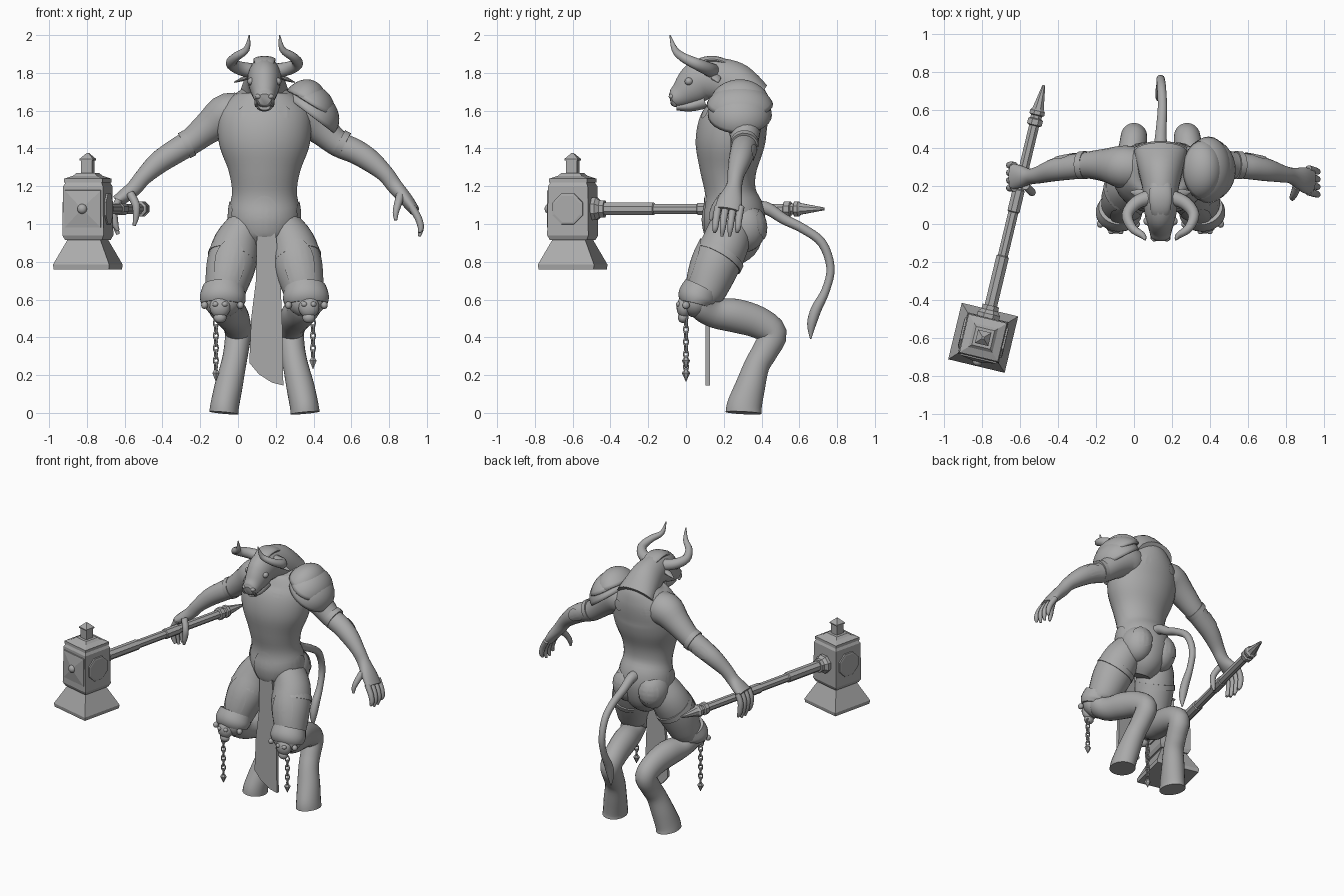
import bpy, bmesh, math
from mathutils import Matrix, Vector

cube = bpy.data.objects.get("Cube")
if cube:
    bpy.data.objects.remove(cube)

grey = bpy.data.materials.new("plain grey")
grey.use_nodes = True
grey.diffuse_color = (0.4, 0.4, 0.4, 1)
grey.node_tree.nodes["Principled BSDF"].inputs["Base Color"].default_value = (0.4, 0.4, 0.4, 1)

X, Y, Z = Vector((1, 0, 0)), Vector((0, 1, 0)), Vector((0, 0, 1))
MID = 0.14  # the body's own centre line
I = Matrix.Identity(4)


def finish(bm, name, matrix=I, smooth=True):
    bmesh.ops.transform(bm, matrix=matrix, verts=bm.verts)
    bmesh.ops.recalc_face_normals(bm, faces=bm.faces)
    mesh = bpy.data.meshes.new(name)
    bm.to_mesh(mesh)
    bm.free()
    for p in mesh.polygons:
        p.use_smooth = smooth
    if smooth:
        mesh.set_sharp_from_angle(angle=math.radians(40))
    mesh.materials.append(grey)
    ob = bpy.data.objects.new(name, mesh)
    bpy.context.scene.collection.objects.link(ob)
    return ob


def spline(rows, steps):
    """Catmull-Rom through rows of position and radii."""
    out = []
    for i in range(len(rows) - 1):
        a, b, c, d = (rows[max(i - 1, 0)], rows[i], rows[i + 1], rows[min(i + 2, len(rows) - 1)])
        for k in range(steps):
            t = k / steps
            out.append([q + t / 2 * (r - p + t * (2 * p - 5 * q + 4 * r - s + t * (3 * (q - r) + s - p)))
                        for p, q, r, s in zip(a, b, c, d)])
    return out + [rows[-1]]


def loft(name, rows, ref=X, sides=20, steps=4, matrix=I, smooth=True):
    """Tube through (x, y, z, radius along ref, other radius)."""
    rows = spline([list(r) + [r[3]] * (5 - len(r)) for r in rows], steps)
    pts = [Vector(r[:3]) for r in rows]
    bm, rings = bmesh.new(), []
    phase = math.pi / sides
    for i, r in enumerate(rows):
        t = (pts[min(i + 1, len(pts) - 1)] - pts[max(i - 1, 0)]).normalized()
        u = (ref - t * ref.dot(t)).normalized()
        v = t.cross(u)
        rings.append([bm.verts.new(pts[i] + u * r[3] * math.cos(a) + v * r[4] * math.sin(a))
                      for a in (phase + math.tau * k / sides for k in range(sides))])
    for a, b in zip(rings, rings[1:]):
        for k in range(sides):
            j = (k + 1) % sides
            bm.faces.new((a[k], a[j], b[j], b[k]))
    bm.faces.new(rings[0])
    bm.faces.new(rings[-1])
    return finish(bm, name, matrix, smooth)


def ball(name, loc, size, matrix=I):
    bm = bmesh.new()
    bmesh.ops.create_uvsphere(bm, u_segments=20, v_segments=12, radius=1)
    return finish(bm, name, matrix @ Matrix.Translation(loc) @ Matrix.Diagonal((*size, 1)))


def dome(name, loc, size, tilt, cut):
    """Open shell with thickness, leaning outwards."""
    bm = bmesh.new()
    bmesh.ops.create_uvsphere(bm, u_segments=28, v_segments=20, radius=1)
    bmesh.ops.delete(bm, geom=[v for v in bm.verts if v.co.z < cut], context='VERTS')
    ob = finish(bm, name, Matrix.Translation(loc) @ Matrix.Rotation(tilt, 4, 'Y') @ Matrix.Diagonal((*size, 1)))
    ob.modifiers.new("thickness", 'SOLIDIFY').thickness = 0.015


def patch(name, target, loc, normal, w, h):
    """Oval plate that hugs a body part."""
    bm = bmesh.new()
    m = Matrix.Translation(loc) @ Vector(normal).to_track_quat('Z', 'Y').to_matrix().to_4x4()
    n, rings = 28, 6
    hub = bm.verts.new((0, 0, 0))
    loops = [[bm.verts.new((w * r / rings * math.cos(math.tau * k / n), h * r / rings * math.sin(math.tau * k / n), 0))
              for k in range(n)] for r in range(1, rings + 1)]
    for k in range(n):
        j = (k + 1) % n
        bm.faces.new((hub, loops[0][k], loops[0][j]))
        for a, b in zip(loops, loops[1:]):
            bm.faces.new((a[k], b[k], b[j], a[j]))
    wrap = finish(bm, name, m).modifiers.new("hug", 'SHRINKWRAP')
    wrap.target, wrap.offset, wrap.wrap_mode = target, 0.006, 'ABOVE_SURFACE'


# Torso and head
torso = loft("torso", [(MID, y, z, a, b) for z, y, a, b in [
    (.82, .22, .07, .08), (.90, .25, .14, .14), (1.0, .255, .185, .165), (1.08, .25, .187, .16),
    (1.17, .235, .172, .135), (1.28, .225, .19, .15), (1.4, .23, .235, .18), (1.5, .245, .25, .185),
    (1.58, .27, .245, .17), (1.65, .285, .2, .155), (1.7, .29, .14, .13), (1.74, .28, .07, .07)]], sides=32)
head = loft("head", [(MID, y, z, a, b) for y, z, a, b in [
    (.38, 1.66, .14, .09), (.27, 1.73, .115, .12), (.18, 1.765, .095, .115), (.09, 1.765, .088, .112),
    (.03, 1.725, .078, .1), (-.025, 1.685, .062, .07), (-.065, 1.665, .052, .05), (-.085, 1.66, .035, .03)]])
loft("brow_crest", [(MID, .24, 1.84, .05, .02), (MID, .15, 1.87, .06, .02), (MID, .06, 1.85, .05, .02),
                    (MID, -.01, 1.77, .025, .015)])
loft("lower_jaw", [(MID, .1, 1.65, .05, .04), (MID, .02, 1.625, .045, .03), (MID, -.05, 1.62, .03, .018)])
patch("waist_tongue", torso, (MID, .08, 1.03), (0, -1, 0), .09, .12)

legs = {}
for s, side in ((-1, "right"), (1, "left")):
    def at(d, y, z):
        return (MID + s * d, y, z)

    # Face details
    loft(side + "_horn", [(*at(d, y, z), r) for d, y, z, r in [
        (.06, .14, 1.81, .04), (.13, .11, 1.825, .036), (.175, .05, 1.85, .03), (.15, -.02, 1.885, .024),
        (.095, -.06, 1.925, .017), (.08, -.085, 2.0, .003)]], ref=Vector((.3, .3, 1)), sides=12)
    loft(side + "_ear", [(*at(.07, .15, 1.79), .02, .012), (*at(.11, .16, 1.77), .026, .012),
                         (*at(.16, .17, 1.75), .004, .003)], ref=Y, sides=10)
    ball(side + "_eye", at(.07, .015, 1.755), (.02, .022, .02))
    ball(side + "_nostril", at(.033, -.075, 1.675), (.017, .017, .014))
    loft(side + "_tusk", [(*at(.042, -.055, 1.625), .009), (*at(.046, -.075, 1.645), .008),
                          (*at(.045, -.08, 1.67), .001)], sides=8)

    # Torso plates
    patch(side + "_chest_disc", torso, at(.115, .09, 1.6), (0, -1, .2), .04, .04)
    patch(side + "_back_disc", torso, at(.115, .43, 1.58), (0, 1, .2), .04, .04)
    rump = ball(side + "_buttock", at(.095, .305, .98), (.105, .12, .13))
    patch(side + "_rump_plate", rump, at(.12, .42, 1.0), (s * .3, 1, .2), .09, .09)
    patch(side + "_hip_plate", torso, at(.19, .23, 1.06), (s, 0, 0), .07, .06)

    # Bent leg down to the hoof
    leg = loft(side + "_leg", [(*at(d, y, z), *r) for d, y, z, *r in [
        (.08, .25, 1.02, .09, .11), (.145, .21, .9, .122, .125), (.177, .155, .78, .13, .128),
        (.205, .11, .66, .11, .11), (.215, .085, .58, .093, .085), (.195, .15, .53, .08, .08),
        (.17, .26, .515, .082, .09), (.15, .38, .48, .075, .085), (.14, .46, .42, .07, .075),
        (.15, .42, .33, .066, .07), (.165, .375, .25, .067, .068), (.19, .34, .14, .074, .08),
        (.21, .31, .04, .076, .093), (.215, .305, 0, .078, .096)]], sides=24)
    patch(side + "_thigh_plate", leg, at(.185, .02, .79), (s * .1, -1, .3), .095, .15)
    loft(side + "_thigh_strap", [(*at(.162, .19, .84), .131), (*at(.172, .172, .81), .134)], steps=1, sides=28)

    # Knee guard, skull and chain
    ball(side + "_knee_cap", at(.222, .05, .59), (.1, .08, .085))
    loft(side + "_knee_band", [(*at(.215, .085, .66), .112, .1), (*at(.22, .06, .61), .122, .105),
                               (*at(.222, .05, .575), .113, .085)], sides=28)
    ball(side + "_skull", at(.235, -.01, .56), (.055, .04, .058))
    ball(side + "_skull_jaw", at(.235, -.015, .505), (.034, .028, .03))
    for k in (-1, 1):
        ball(side + "_skull_brow", at(.235 + k * .024, -.04, .575), (.016, .014, .014))
        ball(side + "_knee_stud", at(.222 + k * .095, .0, .57), (.018, .02, .02))
    links = 8 if s < 0 else 6
    for k in range(links):
        bpy.ops.mesh.primitive_torus_add(major_segments=12, minor_segments=6, major_radius=.016, minor_radius=.0055,
                                         location=at(.257, 0, .475 - k * .033),
                                         rotation=(math.pi / 2, 0, math.pi / 2 * (k % 2) + .4))
        link = bpy.context.object
        link.name, link.scale = side + "_chain_link", (.8, 1.35, 1)
        link.data.materials.append(grey)
        for p in link.data.polygons:
            p.use_smooth = True
    low = .475 - links * .033
    loft(side + "_chain_spike", [(*at(.257, 0, low + .02), .008), (*at(.257, 0, low), .022),
                                 (*at(.257, 0, low - .045), .001)], sides=6, steps=1, smooth=False)

    # Arm band
    loft(side + "_arm_band", [(*at(.395, .31, 1.43), .075), (*at(.425, .309, 1.415), .074)], ref=Y, steps=1)

# Arms
right_arm = loft("right_arm", [
    (.06, .29, 1.57, .1), (-.05, .3, 1.58, .115), (-.15, .31, 1.515, .088), (-.25, .31, 1.435, .07),
    (-.33, .3, 1.385, .066), (-.42, .285, 1.325, .06), (-.5, .26, 1.25, .046), (-.55, .25, 1.19, .042),
    (-.6, .25, 1.15, .06, .038), (-.645, .25, 1.12, .07, .03)], ref=Y)
left_arm = loft("left_arm", [
    (.22, .29, 1.57, .1), (.33, .3, 1.58, .115), (.43, .31, 1.51, .088), (.53, .31, 1.425, .07),
    (.62, .3, 1.385, .066), (.7, .285, 1.335, .06), (.78, .265, 1.265, .046), (.83, .255, 1.2, .042),
    (.89, .235, 1.13, .065, .036), (.935, .22, 1.07, .07, .028)], ref=Y)
patch("right_elbow_plate", right_arm, (-.36, .36, 1.37), (-.2, 1, .2), .06, .05)
patch("left_elbow_plate", left_arm, (.64, .36, 1.37), (.2, 1, .2), .06, .05)

# Fingers
for k in range(4):
    y, drop = .19 + k * .04, .02 * abs(k - 1.5)
    loft("right_finger", [(-.63, y, 1.13, .019), (-.655, y, 1.07, .019), (-.65, y, 1.0, .017),
                          (-.635, y, .935 + drop, .009)], ref=Y, sides=10)
    y = .16 + k * .04
    loft("left_finger", [(.92, y + .01, 1.09, .02), (.955, y, 1.03, .019), (.968, y - .005, .98, .016),
                         (.96, y - .01, .925 + drop, .008)], ref=Y, sides=10)
loft("right_thumb", [(-.57, .2, 1.16, .022), (-.54, .17, 1.1, .021), (-.54, .165, 1.04, .017),
                     (-.55, .165, .99, .008)], ref=Y, sides=10)
loft("left_thumb", [(.86, .2, 1.15, .024), (.845, .16, 1.1, .02), (.835, .14, 1.06, .016),
                    (.835, .13, 1.02, .008)], ref=Y, sides=10)

# Layered shoulder guard
dome("shoulder_guard_lower", (.385, .285, 1.575), (.16, .17, .135), .65, 0.0)
dome("shoulder_guard_middle", (.37, .285, 1.595), (.145, .185, .145), .55, 0.2)
dome("shoulder_guard_upper", (.345, .285, 1.62), (.12, .165, .15), .4, 0.3)

# Tail
loft("tail", [(.14, .34, 1.06, .05), (.14, .42, 1.085, .035), (.145, .52, 1.025, .028), (.15, .62, .975, .025),
              (.145, .72, .9, .024), (.14, .765, .77, .022), (.14, .74, .65, .022), (.14, .69, .55, .028),
              (.14, .665, .47, .024), (.14, .66, .39, .003)], sides=14)

# Loincloth
bm = bmesh.new()
outline = [(.1, .95), (.2, .95), (.225, .7), (.235, .45), (.24, .145), (.18, .16), (.11, .205), (.06, .265),
           (.07, .5), (.095, .7)]
bm.faces.new([bm.verts.new((x, .115, z)) for x, z in outline])
cloth = finish(bm, "loincloth", smooth=False).modifiers.new("thickness", 'SOLIDIFY')
cloth.thickness, cloth.offset = 0.022, 0

# War hammer: local y runs along the shaft, origin in the head
H = Matrix.Translation((-.795, -.6, 1.08)) @ Matrix.Rotation(math.radians(-13.5), 4, 'Z')
R = math.sqrt(2)


def square(name, rows):
    loft(name, [(0, 0, z, h * R) for z, h in rows], sides=4, steps=1, matrix=H, smooth=False)


def rod(name, rows, sides=8):
    loft(name, [(0, y, 0, r) for y, r in rows], sides=sides, steps=1, matrix=H, smooth=False)


square("hammer_block", [(-.165, .1), (-.14, .112), (.12, .108), (.145, .095), (.15, .095)])
square("hammer_foot", [(-.32, .15), (-.295, .153), (-.165, .09), (-.15, .09)])
square("hammer_cap", [(.14, .104), (.16, .104), (.175, .065), (.19, .05)])
square("hammer_spike", [(.17, .03), (.255, .03), (.257, .036), (.265, .036), (.295, .006)])
for s in (-1, 1):
    loft("hammer_emblem", [(s * .1, 0, 0, .09), (s * .118, 0, 0, .088), (s * .12, 0, 0, .075)],
         ref=Y, sides=8, steps=1, matrix=H, smooth=False)
rod("hammer_face", [(-.1, .1 * R), (-.116, .098 * R), (-.13, .02 * R)], sides=4)
ball("hammer_stud", (0, -.13, 0), (.026, .022, .026), H)
rod("shaft_socket", [(.1, .065), (.13, .065), (.15, .048), (.175, .048)])
rod("shaft", [(.15, .036), (.44, .036), (.445, .029), (.68, .029), (.685, .035), (.8, .035), (.805, .029), (1.2, .029)])
rod("shaft_rings", [(1.15, .032), (1.155, .043), (1.185, .043), (1.19, .032), (1.205, .032), (1.21, .043),
                    (1.23, .043), (1.24, .033), (1.37, .008)])
